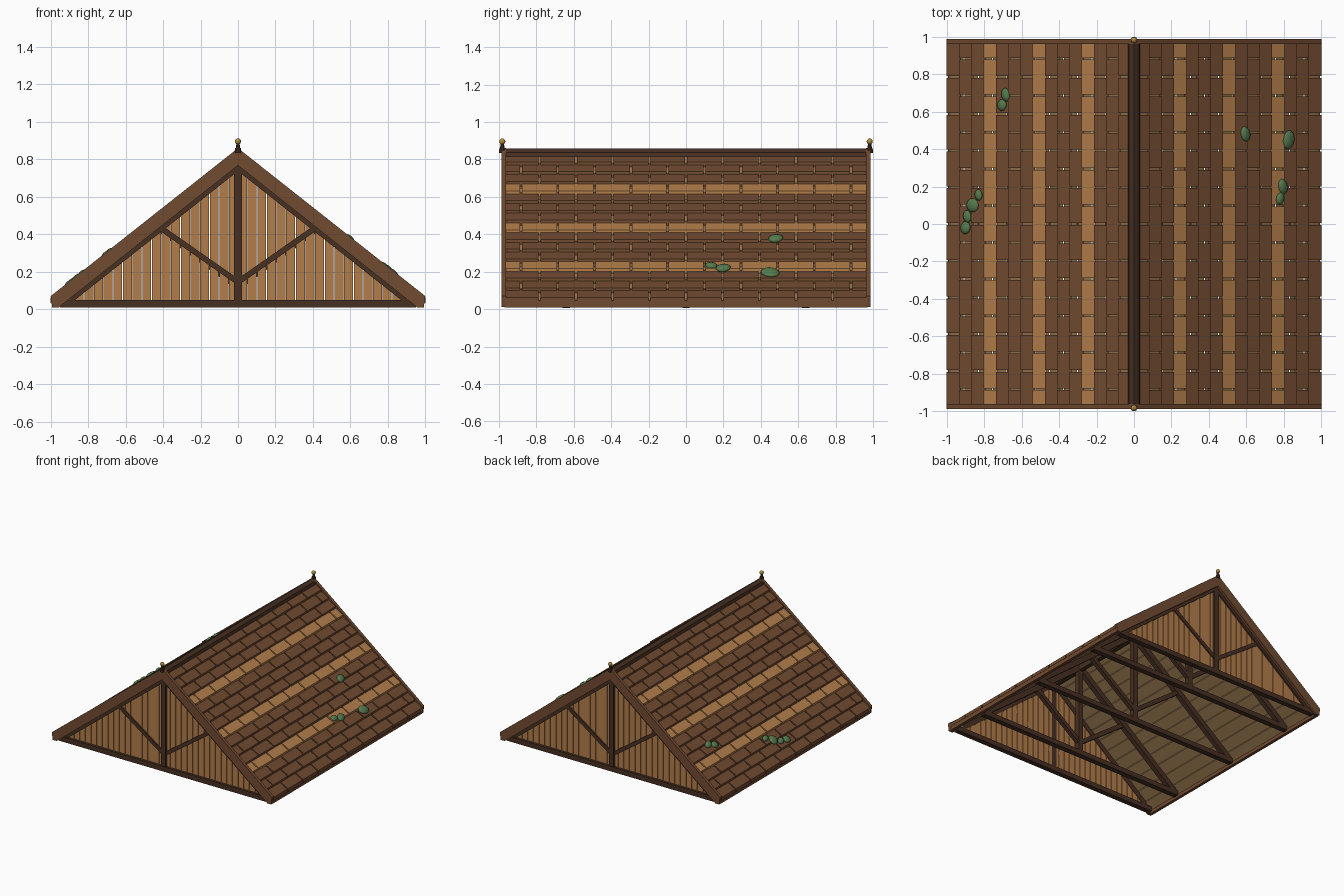
import bpy, bmesh, math
from mathutils import Matrix

if "Cube" in bpy.data.objects:
    bpy.data.objects.remove(bpy.data.objects["Cube"])

K = 0.79  # roof pitch (rise per unit x)


def mat(name, c):
    m = bpy.data.materials.new(name)
    m.diffuse_color = (*c, 1)
    m.use_nodes = True
    m.node_tree.nodes["Principled BSDF"].inputs["Base Color"].default_value = m.diffuse_color
    return m


TAN = mat("tan_wood", (0.445, 0.205, 0.069))
BROWN = mat("brown_wood", (0.165, 0.069, 0.030))
DARK = mat("dark_wood", (0.062, 0.029, 0.016))
DECK = mat("deck_wood", (0.30, 0.175, 0.075))
MOSS = mat("moss", (0.09, 0.19, 0.075))
GOLD = mat("gold", (0.45, 0.26, 0.05))


def finish(name, bm, m, smooth=False):
    bmesh.ops.recalc_face_normals(bm, faces=bm.faces)
    me = bpy.data.meshes.new(name)
    bm.to_mesh(me)
    bm.free()
    me.materials.append(m)
    for p in me.polygons:
        p.use_smooth = smooth
    ob = bpy.data.objects.new(name, me)
    bpy.context.collection.objects.link(ob)
    return ob


def prism(bm, pts, y0, y1):
    """Extrude an xz outline from y0 to y1."""
    a = [bm.verts.new((x, y0, z)) for x, z in pts]
    b = [bm.verts.new((x, y1, z)) for x, z in pts]
    bm.faces.new(a)
    bm.faces.new(b[::-1])
    n = len(pts)
    for i in range(n):
        bm.faces.new((a[i], b[i], b[(i + 1) % n], a[(i + 1) % n]))


def rect(x0, x1, z0, z1):
    return [(x0, z0), (x1, z0), (x1, z1), (x0, z1)]


def flip(pts, s):
    return [(s * x, z) for x, z in pts]


def band(x0, x1, top, bottom):
    """Strip parallel to the slope, heights given at the ridge line."""
    return [(x0, top - K * x0), (x1, top - K * x1), (x1, bottom - K * x1), (x0, bottom - K * x0)]


def bar(p, q, w):
    dx, dz = q[0] - p[0], q[1] - p[1]
    l = math.hypot(dx, dz)
    nx, nz = -dz / l * w / 2, dx / l * w / 2
    return [(p[0] + nx, p[1] + nz), (q[0] + nx, q[1] + nz), (q[0] - nx, q[1] - nz), (p[0] - nx, p[1] - nz)]


# shingle courses, decking and eave boards on both slopes
ROWS, X_EAVE, STEP, W, L = 15, 1.0, 0.0655, 0.196, 0.975
for s, side in ((-1, "left"), (1, "right")):
    brown, tan = bmesh.new(), bmesh.new()
    for r in range(ROWS):
        bm = tan if r % 4 == 3 else brown
        xo = X_EAVE - r * STEP
        xi = max(xo - STEP - 0.012, 0.0)
        prof = [(xo, 0.852 - K * xo), (xi, 0.834 - K * xi), (xi, 0.824 - K * xi), (xo, 0.824 - K * xo)]
        cuts = [-L] + [c for c in (-0.98 + W * (k + 0.5 * (r % 2)) for k in range(11)) if abs(c) < L - 0.02] + [L]
        for a, b in zip(cuts, cuts[1:]):
            prism(bm, flip(prof, s), a + 0.005, b - 0.005)
    finish("brown_shingles_" + side, brown, BROWN)
    finish("tan_shingles_" + side, tan, TAN)

    bm = bmesh.new()
    n = 13
    for i in range(n):
        x0, x1 = i * 0.985 / n, (i + 1) * 0.985 / n - 0.005
        prism(bm, flip(band(x0, x1, 0.824, 0.800), s), -0.965, 0.965)
    finish("roof_decking_" + side, bm, DECK)

    bm = bmesh.new()
    prism(bm, flip([(0.968, 0.008), (0.992, 0.008), (0.992, 0.045), (0.968, 0.052)], s), -0.97, 0.97)
    finish("eave_fascia_" + side, bm, BROWN)

# ridge cap and ridge beam
bm = bmesh.new()
prism(bm, [(-0.032, 0.815), (-0.026, 0.838), (0, 0.858), (0.026, 0.838), (0.032, 0.815), (0, 0.835)], -0.975, 0.975)
finish("ridge_cap", bm, DARK)
bm = bmesh.new()
prism(bm, rect(-0.018, 0.018, 0.74, 0.80), -0.94, 0.94)
finish("ridge_beam", bm, DARK)


def y_span(t, a, b):
    return tuple(sorted((t * a, t * b)))


# gable ends
for t, end in ((-1, "front"), (1, "back")):
    planks, trim, barge = bmesh.new(), bmesh.new(), bmesh.new()
    for s in (-1, 1):
        n, pw = 18, 0.0515
        for i in range(n):
            x0, x1 = i * pw, (i + 1) * pw - 0.004
            z0, z1 = 0.78 - K * x0, 0.78 - K * x1
            prism(planks, flip([(x0, 0.03), (x1, 0.03), (x1, z1), (x0, z0)], s), *y_span(t, 0.938, 0.952))
        prism(trim, flip(band(0, 0.90, 0.79, 0.737), s), *y_span(t, 0.935, 0.965))
        prism(trim, flip(bar((0, 0.145), (0.40, 0.425), 0.03), s), *y_span(t, 0.94, 0.962))
        prism(barge, flip([(0, 0.86), (1.0, 0.07), (0.992, 0.01), (0.957, 0.01), (0, 0.768)], s),
              *y_span(t, 0.962, 0.987))
    prism(trim, rect(-0.95, 0.95, 0.01, 0.05), *y_span(t, 0.93, 0.972))
    prism(trim, rect(-0.021, 0.021, 0.05, 0.78), *y_span(t, 0.935, 0.968))
    finish("gable_planks_" + end, planks, TAN)
    finish("gable_framing_" + end, trim, DARK)
    finish("barge_boards_" + end, barge, BROWN)

    # finial with a turned post and ball
    bm = bmesh.new()
    for r1, r2, z0, z1 in ((0.018, 0.016, 0.835, 0.86), (0.013, 0.008, 0.86, 0.885)):
        bmesh.ops.create_cone(bm, cap_ends=True, segments=10, radius1=r1, radius2=r2, depth=z1 - z0,
                              matrix=Matrix.Translation((0, t * 0.982, (z0 + z1) / 2)))
    finish("finial_post_" + end, bm, DARK)
    bm = bmesh.new()
    bmesh.ops.create_uvsphere(bm, u_segments=12, v_segments=8, radius=0.016,
                              matrix=Matrix.Translation((0, t * 0.982, 0.896)))
    finish("finial_ball_" + end, bm, GOLD, True)

# interior roof trusses
for i, y in enumerate((-0.64, 0, 0.64)):
    bm = bmesh.new()
    prism(bm, rect(-0.95, 0.95, 0.01, 0.05), y - 0.022, y + 0.022)
    prism(bm, rect(-0.021, 0.021, 0.05, 0.78), y - 0.02, y + 0.02)
    for s in (-1, 1):
        prism(bm, flip(band(0, 0.935, 0.80, 0.745), s), y - 0.02, y + 0.02)
        prism(bm, flip(bar((0, 0.12), (0.42, 0.43), 0.034), s), y - 0.017, y + 0.017)
    finish("truss_%d" % (i + 1), bm, DARK)

# moss clumps: x, y, half-width, half-length
clumps = [(-0.685, 0.69, 0.024, 0.038), (-0.705, 0.635, 0.026, 0.032), (-0.83, 0.155, 0.020, 0.032),
          (-0.862, 0.10, 0.036, 0.038), (-0.89, 0.04, 0.022, 0.035), (-0.90, -0.02, 0.028, 0.035),
          (0.595, 0.48, 0.027, 0.042), (0.825, 0.45, 0.034, 0.052), (0.795, 0.20, 0.026, 0.042),
          (0.78, 0.135, 0.022, 0.034)]
bm = bmesh.new()
for i, (x, y, w, l) in enumerate(clumps):
    s = 1 if x > 0 else -1
    m = (Matrix.Translation((x, y, 0.848 - K * abs(x))) @ Matrix.Rotation(s * math.atan(K), 4, 'Y')
         @ Matrix.Rotation(0.25 * (-1) ** i, 4, 'Z') @ Matrix.Diagonal((w * 1.15, l, 0.016, 1)))
    bmesh.ops.create_uvsphere(bm, u_segments=10, v_segments=6, radius=1, matrix=m)
finish("moss_clumps", bm, MOSS, True)
